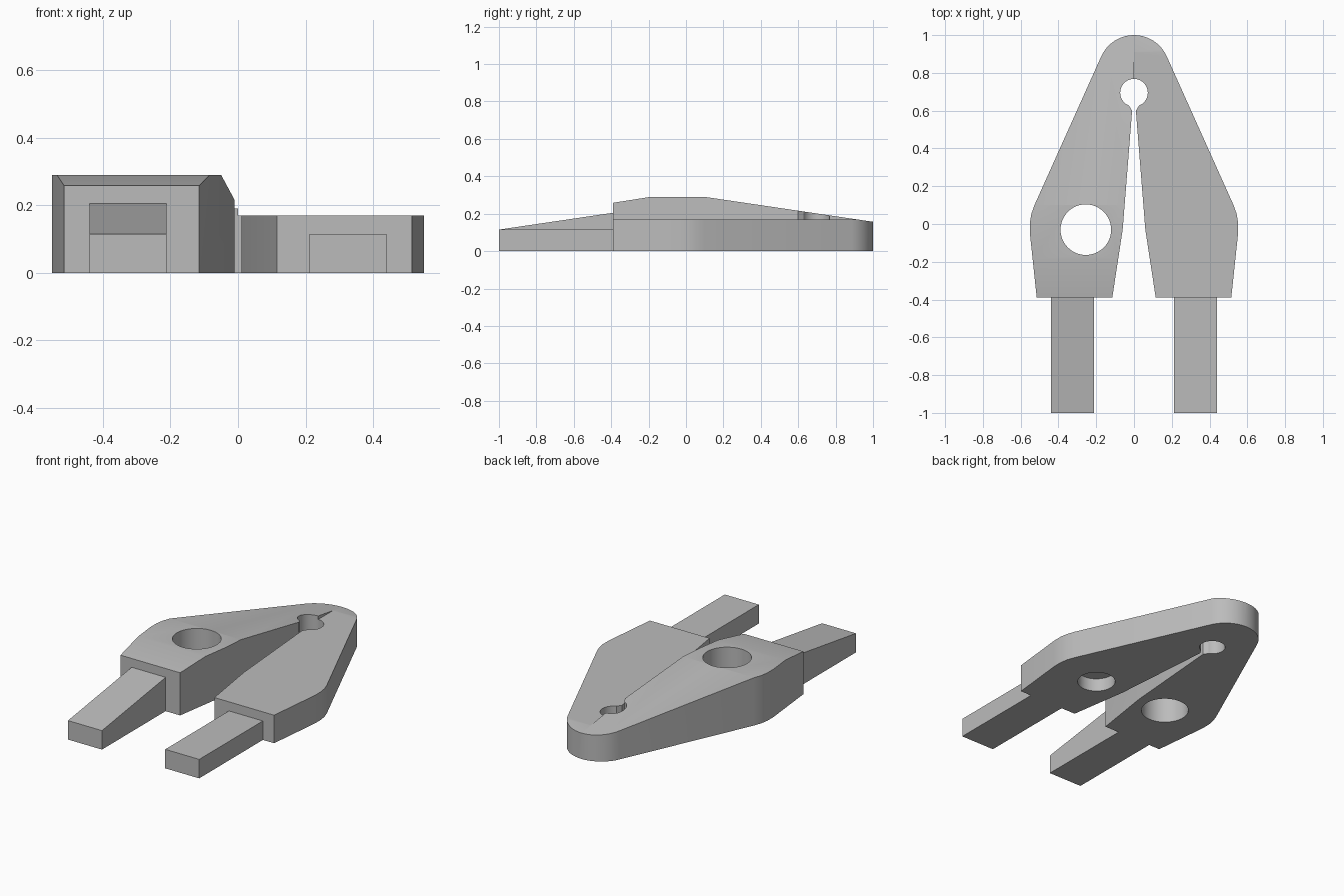
import bpy, bmesh, math
from mathutils import Vector

cube = bpy.data.objects.get("Cube")
if cube:
    bpy.data.objects.remove(cube, do_unlink=True)

steel = bpy.data.materials.new("grey_steel")
steel.use_nodes = True
GREY = (0.5, 0.5, 0.5, 1)
steel.diffuse_color = GREY
steel.node_tree.nodes["Principled BSDF"].inputs["Base Color"].default_value = GREY


def prism(name, points, offset):
    """Solid made by sweeping a flat polygon along an offset."""
    bm = bmesh.new()
    face = bm.faces.new([bm.verts.new(p) for p in points])
    swept = bmesh.ops.extrude_face_region(bm, geom=[face])["geom"]
    bmesh.ops.translate(bm, vec=Vector(offset),
                        verts=[v for v in swept if isinstance(v, bmesh.types.BMVert)])
    bmesh.ops.recalc_face_normals(bm, faces=bm.faces)
    mesh = bpy.data.meshes.new(name)
    bm.to_mesh(mesh)
    bm.free()
    obj = bpy.data.objects.new(name, mesh)
    bpy.context.collection.objects.link(obj)
    mesh.materials.append(steel)
    return obj


def side_prism(name, profile, x0, x1):
    """Side profile of (y, z) points swept from x0 to x1."""
    return prism(name, [(x0, y, z) for y, z in profile], (x1 - x0, 0, 0))


def drill(name, x, y, radius, z0, z1):
    ring = [(x + radius * math.cos(a), y + radius * math.sin(a), z0)
            for a in (math.tau * i / 48 for i in range(48))]
    return prism(name, ring, (0, 0, z1 - z0))


def cut(obj, cutter):
    cutter.hide_render = True
    mod = obj.modifiers.new("cut", "BOOLEAN")
    mod.operation = "DIFFERENCE"
    mod.solver = "EXACT"
    mod.object = cutter


# Jaw outline: rounded tip, bulging flank, square heel, tapering slot
tip = [(0.19 * math.cos(a), 0.81 + 0.19 * math.sin(a))
       for a in (math.radians(90 - 66 * i / 10) for i in range(1, 11))]
flank = [(0.527, 0.1), (0.543, 0.055), (0.551, 0.01), (0.551, -0.05),
         (0.515, -0.39), (0.115, -0.39), (0.06, -0.03), (0.01, 0.6), (0.035, 0.64)]
half = tip + flank
outline = [(0, 1)] + half + [(-x, y) for x, y in reversed(half)]
jaws = prism("jaws", [(x, y, 0) for x, y in outline], (0, 0, 0.4))

# Raised right half, lower left half, both sloping to the tip
raised = [(-0.5, 0.241), (-0.19, 0.29), (0.1, 0.29), (1.1, 0.142)]
low = [(-0.5, 0.17), (0.911, 0.17), (1.1, 0.142)]
lid = [(1.1, 0.6), (-0.5, 0.6)]
cutters = [
    side_prism("raised_top_cutter", raised + lid, -1, 0),
    side_prism("low_top_cutter", low + lid, 0, 1),
    drill("pivot_cutter", 0, 0.695, 0.073, -0.1, 0.7),
    drill("through_hole_cutter", -0.255, -0.03, 0.134, -0.1, 0.7),
    drill("blind_hole_cutter", 0.255, -0.03, 0.107, -0.1, 0.08),
]
for c in cutters:
    cut(jaws, c)

# Bake the cuts and drop the cutters
bpy.context.view_layer.update()
baked = bpy.data.meshes.new_from_object(
    jaws.evaluated_get(bpy.context.evaluated_depsgraph_get()))
jaws.modifiers.clear()
jaws.data = baked
jaws.data.materials.clear()
jaws.data.materials.append(steel)
for poly in baked.polygons:
    poly.material_index = 0
for c in cutters:
    bpy.data.objects.remove(c, do_unlink=True)

# Prongs: wedge on the right, flat bar on the left
side_prism("right_prong", [(-1, 0), (-0.39, 0), (-0.39, 0.205), (-1, 0.115)], -0.44, -0.212)
side_prism("left_prong", [(-1, 0), (-0.39, 0), (-0.39, 0.115), (-1, 0.115)], 0.212, 0.44)

# Smooth the rounded walls, keep the corners crisp
bpy.ops.object.select_all(action="DESELECT")
jaws.select_set(True)
bpy.context.view_layer.objects.active = jaws
bpy.ops.object.shade_smooth_by_angle(angle=math.radians(15))
